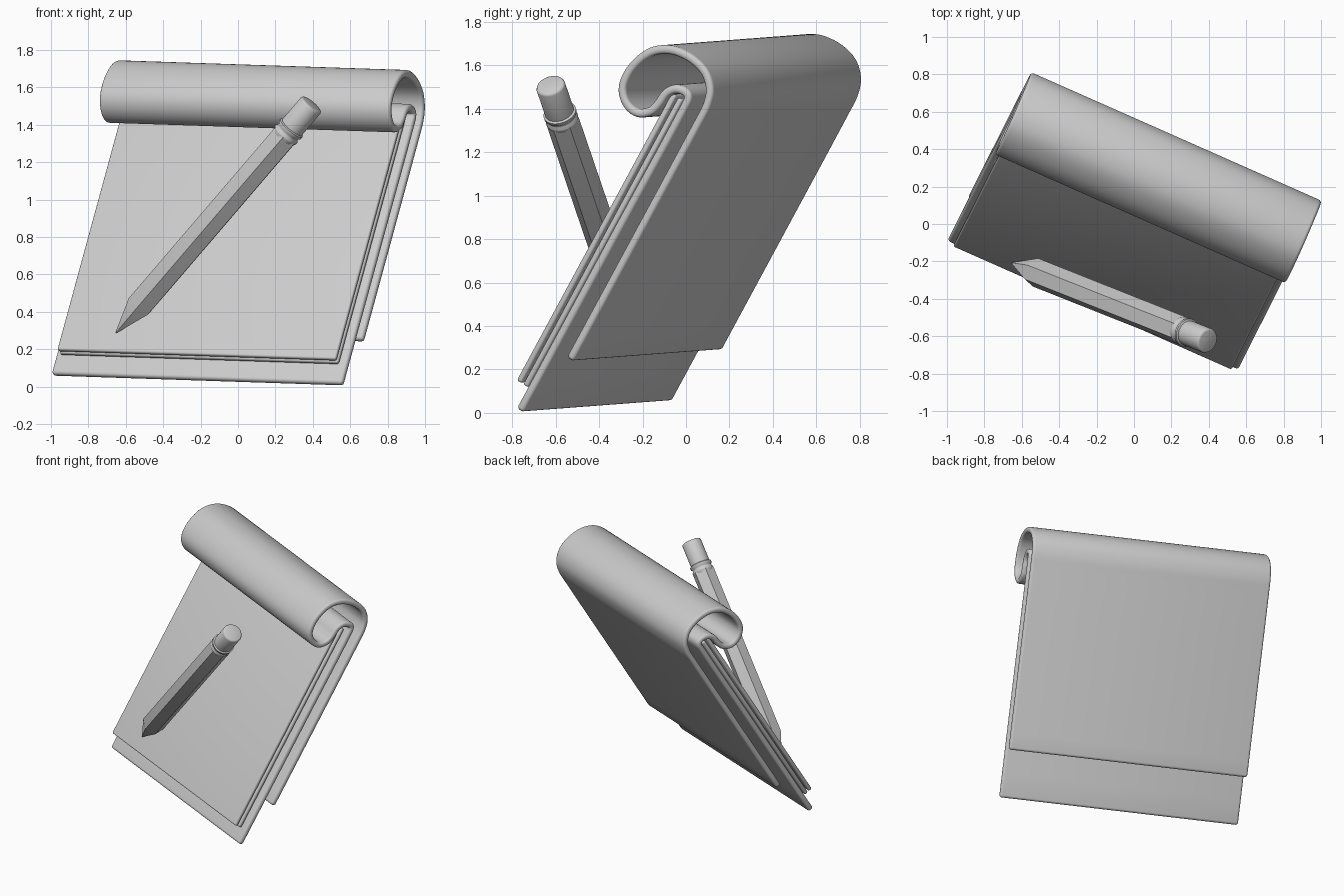
import bpy, bmesh, math
from mathutils import Vector, Matrix
from mathutils.geometry import interpolate_bezier

if "Cube" in bpy.data.objects:
    bpy.data.objects.remove(bpy.data.objects["Cube"])

# tilted frame of the pad: W = along the roll, U = up the page, N = out of the page
U = Vector((0.233, 0.462, 0.855)).normalized()
W = Vector((0.914, -0.404, -0.030))
W = (W - U * W.dot(U)).normalized()
N = W.cross(U)
ORIGIN = Vector((0.565, -0.759, 0.026))
WIDTH = 1.70


def finish(obj, angle):
    bpy.ops.object.select_all(action='DESELECT')
    bpy.context.view_layer.objects.active = obj
    obj.select_set(True)
    bpy.ops.object.convert(target='MESH')
    bpy.ops.object.shade_smooth_by_angle(angle=math.radians(angle))


def new_object(name, bm):
    bmesh.ops.recalc_face_normals(bm, faces=bm.faces)
    mesh = bpy.data.meshes.new(name)
    bm.to_mesh(mesh)
    bm.free()
    obj = bpy.data.objects.new(name, mesh)
    bpy.context.collection.objects.link(obj)
    return obj


def smooth_path(pts, steps=6):
    pts = [Vector((a, b, 0)) for a, b in pts]
    ext = [pts[0]] + pts + [pts[-1]]
    out = [pts[0]]
    for i in range(1, len(ext) - 2):
        a, b = ext[i], ext[i + 1]
        d = (b - a).length

        def tangent(p, q, r):
            return ((r - p).normalized() if r != p else Vector()) * d / 3
        h1 = a + tangent(ext[i - 1], a, b)
        h2 = b - tangent(a, b, ext[i + 2])
        out += interpolate_bezier(a, h1, h2, b, steps + 1)[1:]
    return out


def sheet(name, path, w0, w1, thickness, bevel):
    """Strip along an (n, u) path, thickened with rounded rims."""
    bm = bmesh.new()
    rows = [[bm.verts.new(ORIGIN + W * w + N * p[0] + U * p[1]) for w in (w0, w1)]
            for p in path]
    for a, b in zip(rows, rows[1:]):
        bm.faces.new((a[0], a[1], b[1], b[0]))
    obj = new_object(name, bm)
    s = obj.modifiers.new("thick", 'SOLIDIFY')
    s.thickness, s.offset = thickness, 0
    b = obj.modifiers.new("rim", 'BEVEL')
    b.width, b.segments = bevel, 4
    b.limit_method, b.angle_limit = 'ANGLE', math.radians(60)
    b.use_clamp_overlap = False
    finish(obj, 40)


# cover: back flap, rolled top, hook over the pages, then the backing board
cover = [(-0.097, 0.315), (-0.097, 1.0), (-0.096, 1.60), (-0.093, 1.68), (-0.07, 1.75),
         (-0.014, 1.803), (0.062, 1.824), (0.145, 1.82), (0.213, 1.796), (0.272, 1.747),
         (0.31, 1.67), (0.322, 1.59), (0.307, 1.523), (0.257, 1.478), (0.19, 1.47),
         (0.137, 1.51), (0.12, 1.56), (0.112, 1.62), (0.085, 1.66), (0.045, 1.676),
         (0.012, 1.67), (0, 1.635), (0, 1.0), (0, -0.018)]
sheet("cover", smooth_path(cover), -WIDTH, 0, 0.04, 0.017)

# pages clamped between hook and board
for name, n in (("front_page", 0.083), ("back_page", 0.046)):
    sheet(name, [Vector((n, 0.085, 0)), Vector((n, 1.63, 0))],
          -WIDTH + 0.036, -0.036, 0.028, 0.011)

# pencil: stacked rings along its axis
TIP, END = Vector((-0.652, -0.209, 0.289)), Vector((0.395, -0.625, 1.51))
axis = (END - TIP)
LENGTH = axis.length
PENCIL = Matrix.Translation(TIP) @ axis.to_track_quat('Z', 'Y').to_matrix().to_4x4()


def lathe(name, profile, sides, angle, turn=0.0):
    bm = bmesh.new()
    rings = []
    for r, z in profile:
        rings.append([bm.verts.new((r * math.cos(turn + 2 * math.pi * k / sides),
                                    r * math.sin(turn + 2 * math.pi * k / sides), z))
                      for k in range(sides)])
    for a, b in zip(rings, rings[1:]):
        for k in range(sides):
            j = (k + 1) % sides
            bm.faces.new((a[k], a[j], b[j], b[k]))
    bm.faces.new(rings[0])
    bm.faces.new(rings[-1])
    obj = new_object(name, bm)
    obj.matrix_world = PENCIL
    finish(obj, angle)


lathe("pencil_shaft", [(0.004, 0), (0.078, 0.2), (0.078, 1.44)], 6, 25, math.radians(15))
lathe("pencil_ferrule", [(0.068, 1.42), (0.074, 1.435), (0.076, 1.445), (0.068, 1.455),
                         (0.068, 1.465), (0.077, 1.475), (0.077, 1.488), (0.066, 1.495)], 32, 50)
lathe("pencil_eraser", [(0.068, 1.48), (0.068, LENGTH - 0.012),
                        (0.064, LENGTH - 0.003), (0.056, LENGTH)], 32, 50)
